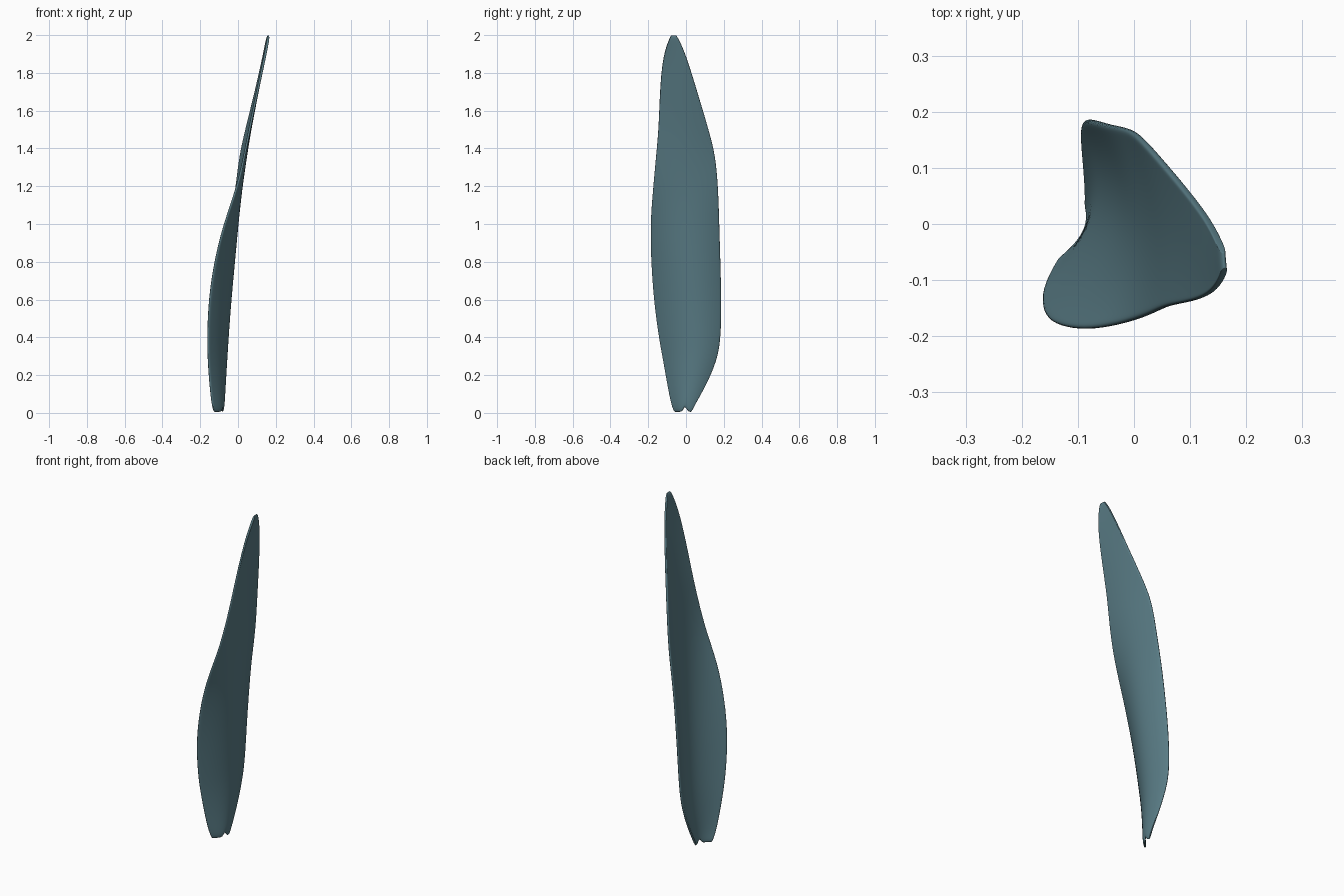
import bpy, bmesh

# z, front edge (x, y), mid-line x, back edge (x, y)
SECTIONS = [
    (0.004, -0.128, -0.060, -0.088, -0.084, 0.028),
    (0.05, -0.139, -0.077, -0.083, -0.082, 0.050),
    (0.15, -0.150, -0.097, -0.076, -0.087, 0.108),
    (0.28, -0.160, -0.120, -0.067, -0.093, 0.165),
    (0.40, -0.163, -0.143, -0.060, -0.090, 0.185),
    (0.60, -0.156, -0.170, -0.045, -0.080, 0.187),
    (0.80, -0.126, -0.184, -0.025, -0.062, 0.182),
    (1.00, -0.076, -0.189, -0.005, -0.040, 0.176),
    (1.18, -0.008, -0.175, 0.016, -0.010, 0.171),
    (1.36, 0.034, -0.159, 0.040, 0.010, 0.157),
    (1.50, 0.060, -0.145, 0.062, 0.043, 0.120),
    (1.70, 0.102, -0.139, 0.102, 0.094, 0.060),
    (1.87, 0.139, -0.125, 0.135, 0.133, 0.008),
    (1.96, 0.157, -0.098, 0.153, 0.150, -0.028),
    (2.00, 0.162, -0.078, 0.161, 0.160, -0.052),
]
COLUMNS = [0, 0.04, 0.15, 0.28, 0.4, 0.5, 0.6, 0.72, 0.85, 0.96, 1]


def section_point(row, u, lift):
    """Parabolic cross-section through front edge, mid-line and back edge."""
    z, fx, fy, mx, bx, by = row
    bulge = mx - (fx + bx) / 2
    x = fx + (bx - fx) * u + 4 * u * (1 - u) * bulge
    y = fy + (by - fy) * u
    # small notch in the bottom edge
    return x, y, z + lift * max(0, 1 - abs(u - 0.62) / 0.16)


# Curved, twisted leaf surface
bm = bmesh.new()
grid = [[bm.verts.new(section_point(r, u, 0.035 if i == 0 else 0.015 if i == 1 else 0))
         for u in COLUMNS] for i, r in enumerate(SECTIONS)]
for a, b in zip(grid, grid[1:]):
    for j in range(len(COLUMNS) - 1):
        bm.faces.new((a[j], a[j + 1], b[j + 1], b[j]))
mesh = bpy.data.meshes.new("leaf_blade")
bm.to_mesh(mesh)
bm.free()
leaf = bpy.data.objects.new("leaf_blade", mesh)
bpy.context.collection.objects.link(leaf)

# Thin body with rounded rim
solid = leaf.modifiers.new("thickness", 'SOLIDIFY')
solid.thickness = 0.013
solid.offset = 0
smooth = leaf.modifiers.new("rounding", 'SUBSURF')
smooth.levels = smooth.render_levels = 2
mesh.polygons.foreach_set("use_smooth", [True] * len(mesh.polygons))

# Teal green colour
mat = bpy.data.materials.new("leaf_teal")
mat.diffuse_color = (0.10, 0.20, 0.235, 1)
mesh.materials.append(mat)
